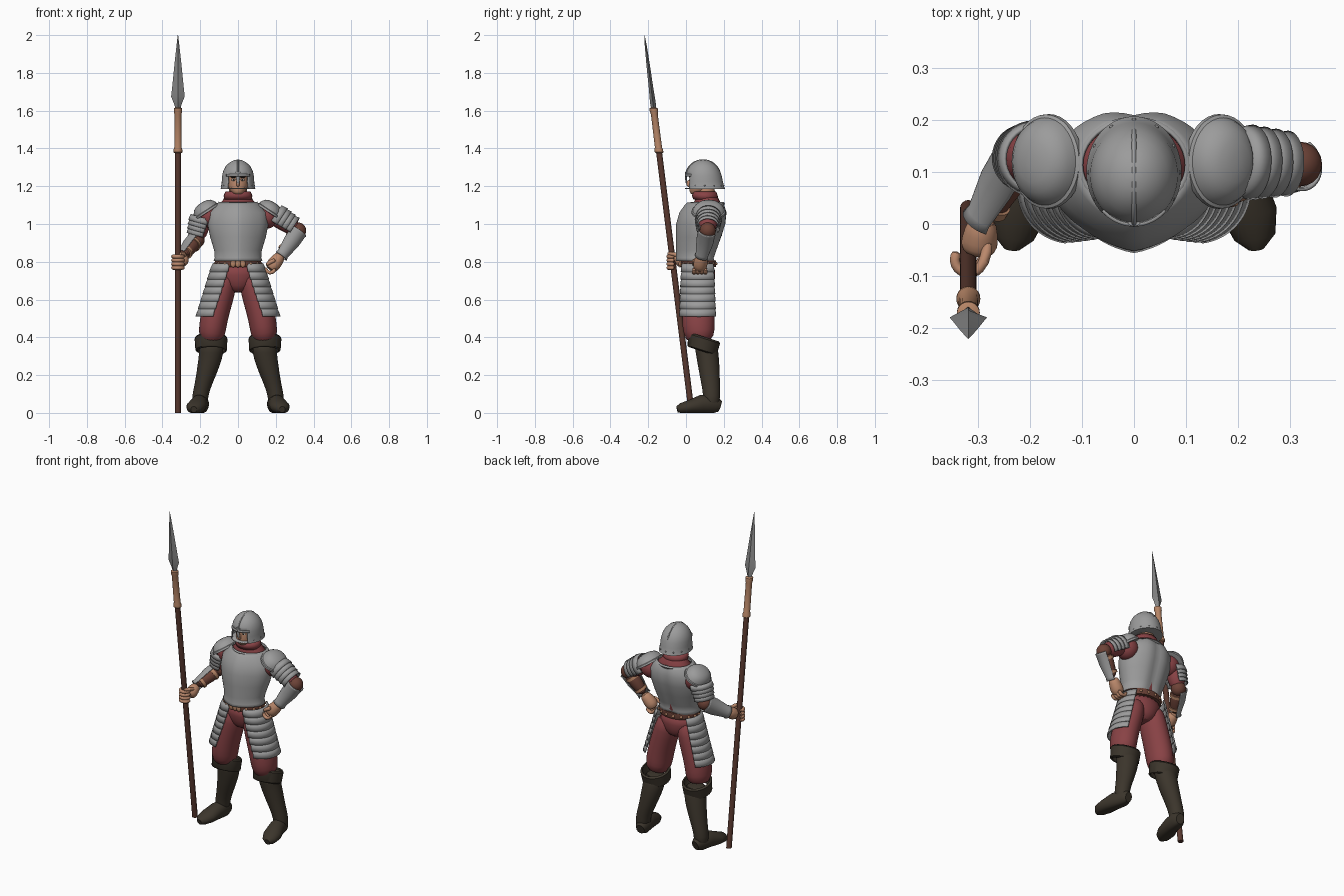
import bpy
import bmesh
from math import sin, cos, radians
from mathutils import Vector, Matrix

default_cube = bpy.data.objects.get("Cube")
if default_cube:
    bpy.data.objects.remove(default_cube, do_unlink=True)


def material(name, red, green, blue):
    mat = bpy.data.materials.new(name)
    mat.use_nodes = True
    mat.diffuse_color = (red, green, blue, 1)
    shader = next(n for n in mat.node_tree.nodes if n.type == 'BSDF_PRINCIPLED')
    shader.inputs["Base Color"].default_value = (red, green, blue, 1)
    return mat


STEEL = material("steel", .33, .33, .33)
BLADE = material("blade grey", .25, .25, .25)
RED = material("red cloth", .25, .055, .06)
BOOT = material("boot leather", .045, .036, .025)
WOOD = material("dark wood", .1, .04, .028)
COPPER = material("copper", .46, .23, .13)
SKIN = material("skin", .5, .25, .15)
LEATHER = material("brown leather", .15, .055, .038)
WHITE = material("eye white", .6, .57, .52)
DARK = material("dark hair", .03, .018, .012)


def finish(bm, name, mat, both, solid, smooth):
    """Turn a bmesh into one object, or into a left and right pair."""
    bmesh.ops.recalc_face_normals(bm, faces=bm.faces)
    for prefix in (("left_", "right_") if both else ("",)):
        if prefix == "right_":
            bmesh.ops.scale(bm, vec=(-1, 1, 1), verts=bm.verts)
            bmesh.ops.reverse_faces(bm, faces=bm.faces)
        mesh = bpy.data.meshes.new(prefix + name)
        bm.to_mesh(mesh)
        mesh.materials.append(mat)
        obj = bpy.data.objects.new(prefix + name, mesh)
        bpy.context.collection.objects.link(obj)
        if solid:
            mod = obj.modifiers.new("thickness", 'SOLIDIFY')
            mod.thickness, mod.offset = solid, 0
        if smooth:
            mod = obj.modifiers.new("smooth", 'SUBSURF')
            mod.levels = mod.render_levels = 1
        bpy.ops.object.select_all(action='DESELECT')
        obj.select_set(True)
        bpy.context.view_layer.objects.active = obj
        bpy.ops.object.shade_smooth_by_angle(angle=radians(40))
    bm.free()


def loft(name, rings, mat, both=False, axis=None, face=(0, -1, 0), arc=None,
         solid=0, n=24, warp=None, keep=None, caps=True, smooth=False):
    """Skin ellipses (x, y, z, side radius, facing radius) along a path."""
    bm = bmesh.new()
    centres = [Vector(r[:3]) for r in rings]
    start, end = [radians(a) for a in (arc or (0, 360))]
    count = n + 1 if arc else n
    rows = []
    for i, ring in enumerate(rings):
        before, after = centres[max(i - 1, 0)], centres[min(i + 1, len(rings) - 1)]
        t = (Vector(axis) if axis else after - before).normalized()
        f = Vector(face)
        f = (f - t * f.dot(t)).normalized()
        s = t.cross(f)
        row = []
        for k in range(count):
            a = start + (end - start) * k / n
            p = centres[i] + s * sin(a) * ring[3] + f * cos(a) * ring[4]
            if warp:
                warp(p)
            row.append(bm.verts.new(p))
        rows.append(row)
    for low, high in zip(rows, rows[1:]):
        for k in range(n):
            j = (k + 1) % count
            quad = bm.faces.new((low[k], low[j], high[j], high[k]))
            if keep and not keep(quad.calc_center_median()):
                bm.faces.remove(quad)
    if caps and not arc:
        bm.faces.new(rows[0])
        bm.faces.new(rows[-1])
    finish(bm, name, mat, both, solid, smooth)


def upright(name, rows, mat, x=0, **options):
    """Loft of level rings given as (z, y, half width, half depth)."""
    loft(name, [(x, y, z, w, d) for z, y, w, d in rows], mat, axis=(0, 0, 1), **options)


def blob(name, loc, size, mat, both=False):
    bm = bmesh.new()
    bmesh.ops.create_uvsphere(bm, u_segments=20, v_segments=12, radius=1,
                              matrix=Matrix.Translation(loc) @ Matrix.Diagonal((*size, 1)))
    finish(bm, name, mat, both, 0, False)


def tube(name, points, radii, mat, **options):
    loft(name, [(*p, r, r) for p, r in zip(points, radii)], mat, smooth=True, **options)


# Breastplate with a keel in front and a groove down the spine
def keel(p):
    if p.y < .07:
        p.y -= .018 * max(0, 1 - abs(p.x) / .1)
    else:
        p.y -= .012 * max(0, 1 - abs(p.x) / .05)


upright("breastplate", [(.805, .06, .126, .094), (.82, .06, .119, .09), (.86, .067, .122, .097),
                        (.93, .079, .143, .109), (1, .09, .157, .12), (1.06, .102, .152, .115),
                        (1.1, .111, .115, .095), (1.112, .113, .1, .085)],
        STEEL, n=48, warp=keel, solid=.008, caps=False)
upright("neck_roll", [(1.1, .113, .102, .086), (1.108, .113, .106, .09), (1.116, .113, .1, .085)],
        STEEL, n=40, caps=False, solid=.006)
upright("gambeson", [(.8, .065, .1, .075), (1, .095, .14, .1), (1.09, .11, .115, .08),
                     (1.125, .112, .08, .065), (1.165, .1, .062, .056), (1.172, .1, .05, .046)], RED)
upright("collar", [(1.13, .105, .07, .062), (1.15, .1, .072, .064), (1.17, .098, .063, .058)],
        RED, caps=False, solid=.008)
blob("shoulder_cloth", (.15, .12, 1.04), (.065, .065, .065), RED, both=True)

# Belt, buckle and studs
upright("belt", [(.772, .065, .12, .092), (.785, .065, .124, .096), (.808, .065, .122, .094)],
        LEATHER, n=40)
for i in (-1, 0, 1):
    blob("buckle_plate", (i * .026, -.031, .79), (.014, .008, .02), COPPER)
for i in range(16):
    a = radians(22.5 * i + 11)
    blob("belt_stud", (.123 * sin(a), .065 - .095 * cos(a), .79), (.008, .008, .008), COPPER)

# Breeches
upright("breeches_seat", [(.635, .07, .03, .05), (.67, .07, .09, .078), (.73, .068, .118, .09),
                          (.79, .065, .115, .088)], RED, smooth=True)
loft("breeches_leg", [(.145, .078, .37, .06, .065), (.137, .068, .43, .072, .085),
                      (.13, .065, .49, .074, .087), (.106, .066, .58, .073, .086),
                      (.078, .068, .67, .072, .085), (.062, .068, .75, .055, .08)],
     RED, both=True, smooth=True)

# Tassets: overlapping lames wrapped around each hip
LAMES = 7
for i in range(LAMES):
    def hip(u, flare):
        return (.06 + .058 * u, .069, .79 - .275 * u,
                .07 + .027 * u + flare, .086 + .012 * u + flare)
    u = i / LAMES
    loft("tasset_lame", [hip(u + 1.12 / LAMES, .005), hip(u + .5 / LAMES, .004), hip(u, 0)], STEEL,
         both=True, axis=(0, 0, 1), arc=(-12 + 22 * u, 148), solid=.008)

# Boots with slanted cuffs
loft("boot_cuff", [(.14, .083, .33, .074, .07), (.142, .086, .335, .08, .078),
                   (.143, .096, .392, .083, .084), (.143, .097, .4, .076, .078)],
     BOOT, both=True, axis=(0, .32, 1), solid=.008, caps=False)
loft("boot_shaft", [(.2, .135, .02, .042, .044), (.203, .136, .09, .042, .044),
                    (.18, .13, .16, .047, .05), (.155, .12, .25, .06, .058),
                    (.14, .112, .32, .065, .06), (.14, .1, .38, .066, .064)],
     BOOT, both=True, axis=(0, 0, 1), smooth=True)


def sole(p):
    p.z = max(p.z, 0)


loft("boot_foot", [(.19, .18, .035, .025, .03), (.195, .15, .045, .042, .05),
                   (.208, .08, .045, .045, .05), (.222, .02, .032, .053, .036),
                   (.232, -.025, .024, .04, .028), (.234, -.047, .018, .016, .017)],
     BOOT, both=True, face=(0, 0, 1), warp=sole)

# Head and face
upright("neck", [(1.1, .11, .05, .05), (1.22, .1, .045, .048)], SKIN)
upright("head", [(1.155, .052, .022, .026), (1.172, .062, .04, .044), (1.2, .076, .054, .059),
                 (1.235, .085, .06, .066), (1.28, .09, .058, .064), (1.31, .09, .035, .04)],
        SKIN, smooth=True)
blob("nose", (0, .016, 1.214), (.009, .014, .018), SKIN)
blob("mouth", (0, .024, 1.186), (.016, .006, .003), LEATHER)
blob("eye", (.024, .024, 1.234), (.011, .005, .006), WHITE, both=True)
blob("pupil", (.023, .021, 1.234), (.005, .004, .005), DARK, both=True)
blob("eyebrow", (.025, .021, 1.248), (.016, .006, .004), DARK, both=True)


# Helmet with an open face, comb and nasal
def outside_face(c):
    return c.z > 1.255 or c.y > .095 or abs(c.x) > .05


upright("helmet", [(1.188, .1, .089, .104), (1.2, .098, .085, .1), (1.225, .096, .083, .096),
                   (1.255, .094, .081, .092), (1.28, .092, .075, .084), (1.305, .091, .062, .069),
                   (1.325, .09, .041, .046), (1.335, .09, .02, .025), (1.338, .09, .004, .005)],
        STEEL, n=48, solid=.006, keep=outside_face)
loft("helmet_brow", [(0, .094, z, .084, .095) for z in (1.252, 1.264)], STEEL,
     axis=(0, 0, 1), arc=(-45, 45), solid=.008)
comb = [(0, .09 - cos(radians(a)) * .093, 1.25 + sin(radians(a)) * .089) for a in range(0, 181, 15)]
tube("helmet_comb", comb, [.005] * len(comb), STEEL, face=(1, 0, 0), n=8)
loft("helmet_nasal", [(0, .003, 1.215, .006, .004), (0, 0, 1.24, .01, .005),
                      (0, .002, 1.275, .012, .006)], STEEL, n=12)
for i in range(9):
    a = radians(60 + 30 * i)
    blob("helmet_rivet", (.086 * sin(a), .099 - .101 * cos(a), 1.203), (.004, .004, .004), STEEL)

# Shoulder domes with rolled rims
lean = Vector((.55, 0, .83))
dome = [(0, .07, .084), (.001, .078, .091), (.012, .077, .09), (.015, .071, .084),
        (.032, .065, .077), (.048, .052, .06), (.057, .034, .04), (.061, .012, .014)]
loft("pauldron", [(*(Vector((.163, .12, 1.06)) + lean * h), a, b) for h, a, b in dome],
     STEEL, both=True, axis=lean, n=36)


# Arms: sleeve, upper lames, forearm, half-round vambrace and straps
def arm(side, shoulder, elbow, wrist, lame_face, guard_face):
    shoulder, elbow, wrist = Vector(shoulder), Vector(elbow), Vector(wrist)
    tube(side + "_sleeve", [shoulder, shoulder.lerp(elbow, .5), elbow], (.055, .05, .042), RED)
    blob(side + "_elbow", elbow, (.043, .043, .043), LEATHER)
    for i in range(4):
        low, high = shoulder.lerp(elbow, .08 + i * .17), shoulder.lerp(elbow, .31 + i * .17)
        size = .066 - i * .003
        loft(side + "_arm_lame", [(*low, size - .004, size - .004), (*high, size + .003, size + .001)],
             STEEL, face=lame_face, arc=(-120, 120), solid=.007)
    tube(side + "_forearm", [elbow, elbow.lerp(wrist, .35), wrist], (.038, .041, .027), LEATHER)
    plate = [(0, .05), (.06, .047), (.4, .046), (.9, .033), (1, .037)]
    loft(side + "_vambrace", [(*elbow.lerp(wrist, u), r, r) for u, r in plate],
         STEEL, face=guard_face, arc=(-100, 100), solid=.006)
    for u in (.25, .75):
        size = .046 - .012 * u
        a, b = elbow.lerp(wrist, u - .05), elbow.lerp(wrist, u + .05)
        loft(side + "_strap", [(*a, size, size), (*b, size, size)], COPPER)


arm("left", (.185, .12, 1.05), (.318, .115, .965), (.225, .085, .83), (.4, 0, 1), (1, -.7, 0))
arm("right", (-.185, .125, 1.045), (-.22, .128, .915), (-.293, .005, .83), (-1, 0, .2), (-1, .7, .6))

# Left fist resting on the hip
tube("left_hand", [(.23, .088, .84), (.212, .082, .815), (.188, .075, .785), (.168, .072, .755)],
     (.027, .033, .04, .03), SKIN)
for i in range(4):
    y = .043 + i * .02
    tube("left_finger", [(.2, y, .765), (.182, y, .74), (.155, y, .742), (.142, y, .772)],
         (.011, .012, .012, .009), SKIN, n=10, face=(0, 1, 0))
tube("left_thumb", [(.2, .05, .81), (.17, .04, .8), (.147, .042, .78)], (.014, .012, .009), SKIN, n=10)


# Spear, leaning forward as it rises
def spear(name, rows, mat, **options):
    upright_rows = [(-.318, .03 - .125 * z, z, a, b) for z, a, b in rows]
    loft(name, upright_rows, mat, axis=(0, 0, 1), **options)


spear("spear_shaft", [(0, .016, .016), (1.4, .016, .016)], WOOD, n=16)
spear("spear_socket", [(1.375, .018, .018), (1.38, .023, .023), (1.395, .023, .023),
                       (1.405, .019, .019), (1.58, .018, .018), (1.595, .022, .022),
                       (1.612, .022, .022), (1.617, .014, .014)], COPPER, n=20)
spear("spear_blade", [(1.612, .013, .013), (1.64, .022, .015), (1.675, .036, .014),
                      (1.72, .031, .012), (1.85, .018, .009), (1.95, .007, .005), (2, .001, .001)],
      BLADE, n=4)

# Right hand gripping the spear
tube("right_hand", [(-.29, .012, .835), (-.294, -.015, .82), (-.297, -.04, .805), (-.3, -.058, .797)],
     (.026, .032, .038, .026), SKIN)
for i in range(4):
    z = .768 + i * .02
    curl = [radians(a) for a in range(20, -221, -40)]
    tube("right_finger", [(-.318 + .028 * cos(a), -.069 + .027 * sin(a), z) for a in curl],
         [.011] * len(curl), SKIN, n=10, face=(0, 0, 1))
tube("right_thumb", [(-.28, -.03, .83), (-.285, -.075, .845), (-.31, -.1, .842)],
     (.014, .012, .009), SKIN, n=10)
